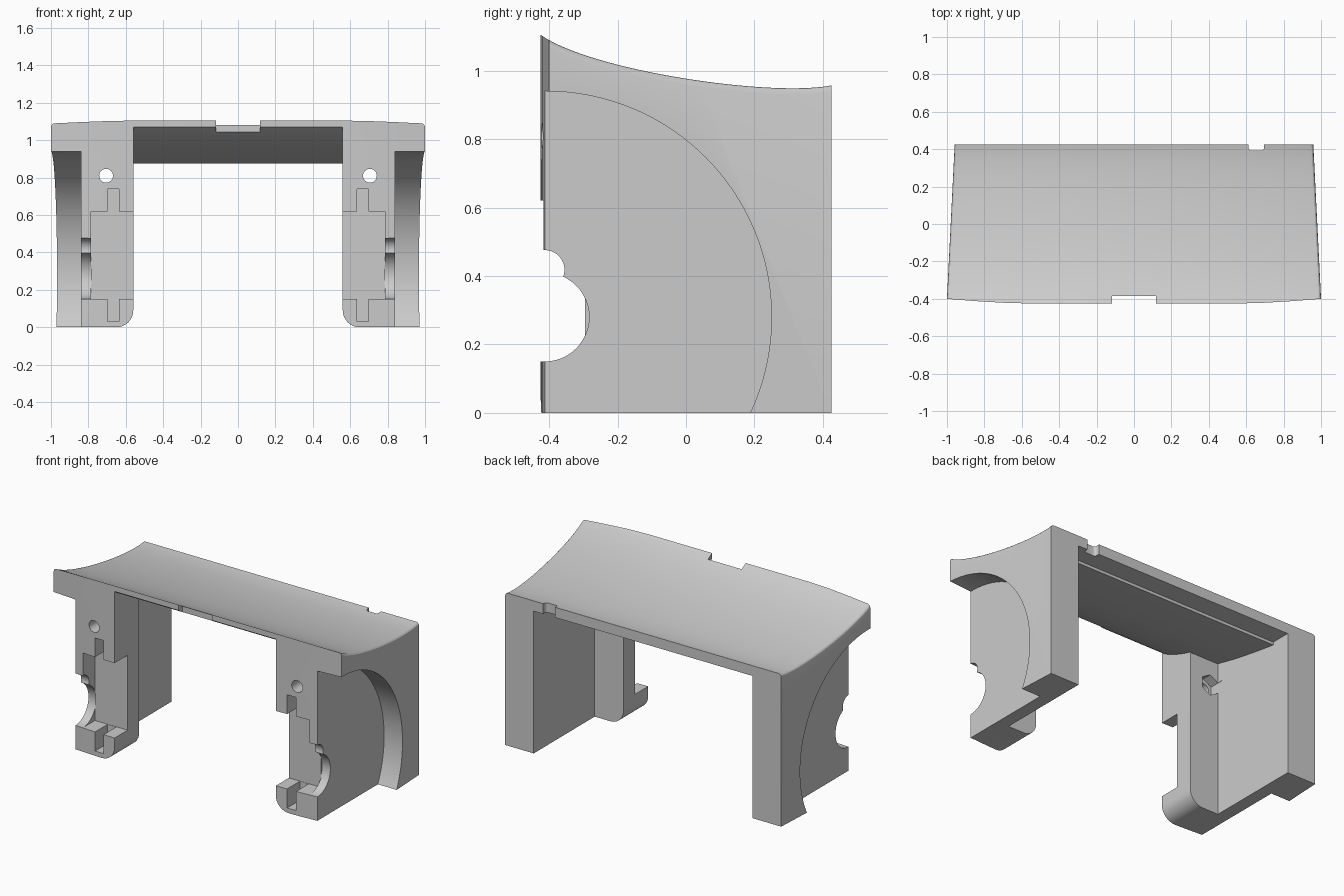
import bpy, bmesh, math
from mathutils import Vector, Matrix
from mathutils.geometry import interpolate_bezier

if "Cube" in bpy.data.objects:
    bpy.data.objects.remove(bpy.data.objects["Cube"], do_unlink=True)

grey = bpy.data.materials.new("light_grey")
grey.use_nodes = True
grey.diffuse_color = (0.6, 0.6, 0.6, 1)
grey.node_tree.nodes["Principled BSDF"].inputs["Base Color"].default_value = (0.6, 0.6, 0.6, 1)


def make_object(name, bm):
    bmesh.ops.recalc_face_normals(bm, faces=bm.faces)
    mesh = bpy.data.meshes.new(name)
    bm.to_mesh(mesh)
    bm.free()
    obj = bpy.data.objects.new(name, mesh)
    bpy.context.collection.objects.link(obj)
    mesh.materials.append(grey)
    return obj


def prism(name, outline, start, end, axis):
    """Extrude a closed outline along x (outline in y,z) or z (outline in x,y)."""
    place = {"x": lambda a, b: (start, a, b), "z": lambda a, b: (a, b, start)}[axis]
    step = Vector((end - start, 0, 0)) if axis == "x" else Vector((0, 0, end - start))
    bm = bmesh.new()
    face = bm.faces.new([bm.verts.new(place(a, b)) for a, b in outline])
    out = bmesh.ops.extrude_face_region(bm, geom=[face])
    moved = [g for g in out["geom"] if isinstance(g, bmesh.types.BMVert)]
    bmesh.ops.translate(bm, verts=moved, vec=step)
    return make_object(name, bm)


def box(name, x, y, z):
    x = sorted(x)
    return prism(name, [(y[0], z[0]), (y[1], z[0]), (y[1], z[1]), (y[0], z[1])], x[0], x[1], "x")


def cylinder(name, centre, radius, length, axis, sides):
    bm = bmesh.new()
    turn = Matrix.Rotation(math.pi / 2, 4, "Y" if axis == "x" else "X")
    bmesh.ops.create_cone(bm, cap_ends=True, segments=sides, radius1=radius, radius2=radius,
                          depth=length, matrix=Matrix.Translation(centre) @ turn)
    return make_object(name, bm)


def combine(target, tool, operation="DIFFERENCE"):
    mod = target.modifiers.new("cut", "BOOLEAN")
    mod.operation, mod.object, mod.solver = operation, tool, "EXACT"
    bpy.context.view_layer.objects.active = target
    bpy.ops.object.modifier_apply(modifier=mod.name)
    bpy.data.objects.remove(tool, do_unlink=True)


def bevel_edges(obj, rule, width, segments):
    bm = bmesh.new()
    bm.from_mesh(obj.data)
    bm.normal_update()
    edges = [e for e in bm.edges if rule(e)]
    if edges:
        bmesh.ops.bevel(bm, geom=edges, offset=width, segments=segments, profile=0.5, affect="EDGES")
    bm.to_mesh(obj.data)
    bm.free()


# Outer block: swept top surface trimmed to the tapered plan
top = interpolate_bezier(Vector((-0.425, 1.105)), Vector((-0.28, 1.0)),
                         Vector((0.25, 0.922)), Vector((0.425, 0.957)), 28)
side = [(-0.425, 0)] + [tuple(p) for p in top] + [(0.425, 0)]
body = prism("bracket_body", side, -1.1, 1.1, "x")
half = [(0.56, -0.425), (0.7, -0.421), (0.85, -0.412), (1.0, -0.4), (0.955, 0.5)]
plan = half + [(-x, y) for x, y in reversed(half)]
combine(body, prism("plan_trim", plan, -0.2, 1.4, "z"), "INTERSECT")


def top_side_edge(e):
    if len(e.link_faces) != 2:
        return False
    a, b = sorted(e.link_faces, key=lambda f: abs(f.normal.x))
    return abs(b.normal.x) > 0.9 and a.normal.z > 0.6


bevel_edges(body, top_side_edge, 0.018, 3)

# Opening under the roof, wider behind the front flanges
under = interpolate_bezier(Vector((-0.425, 1.07)), Vector((-0.3, 0.975)),
                           Vector((0, 0.92)), Vector((0.3, 0.875)), 16)
under = [tuple(p) for p in under] + [(0.3, 0.893), (0.6, 0.893), (0.6, -0.2)]
front_void = [(-0.6, -0.2), (-0.6, 1.19)] + under
flange_back = -0.18
behind = [p for p in under if p[0] > flange_back]
back_void = [(flange_back, -0.2), (flange_back, behind[0][1] + 0.005)] + behind
combine(body, prism("front_opening", front_void, -0.56, 0.56, "x"))
for s in (1, -1):
    combine(body, prism("rear_opening", back_void, *sorted((s * 0.5, s * 0.76)), "x"))

# Rounded lower inner corners of the flanges
bevel_edges(body, lambda e: all(abs(abs(v.co.x) - 0.56) < 0.002 and abs(v.co.z) < 0.002
                                for v in e.verts), 0.09, 8)

for s in (1, -1):
    # Large outer arch recess
    combine(body, cylinder("arch_cut", (s * 1.09, -0.41, 0.28), 0.66, 0.5, "x", 128))
    # Front pocket with its upper and lower slots
    combine(body, box("pocket", (s * 0.5, s * 0.787), (-0.6, -0.295), (0.15, 0.62)))
    combine(body, box("slot", (s * 0.637, s * 0.698), (-0.6, -0.297), (0.03, 0.74)))
    # Round bites through the thin outer wall
    combine(body, cylinder("large_bite", (s * 0.843, -0.413, 0.28), 0.13, 0.12, "x", 48))
    combine(body, cylinder("small_bite", (s * 0.843, -0.413, 0.418), 0.058, 0.12, "x", 32))
    # Screw hole and nut seat
    combine(body, cylinder("screw_hole", (s * 0.705, -0.34, 0.81), 0.037, 0.5, "y", 24))
    combine(body, cylinder("nut_seat", (s * 0.705, -0.19, 0.81), 0.065, 0.1, "y", 6))

# Notches in the front and rear roof edges
combine(body, box("front_notch", (-0.117, 0.117), (-0.6, -0.385), (0.95, 1.3)))
notch = box("rear_notch", (0.612, 0.695), (0.393, 0.6), (0.8, 1.2))
bevel_edges(notch, lambda e: all(v.co.y < 0.4 for v in e.verts)
            and abs(e.verts[0].co.z - e.verts[1].co.z) > 0.1, 0.015, 4)
combine(body, notch)

# Smooth curved faces, sharp corners
for o in bpy.context.selected_objects:
    o.select_set(False)
body.select_set(True)
bpy.context.view_layer.objects.active = body
bpy.ops.object.shade_smooth_by_angle(angle=math.radians(25))
